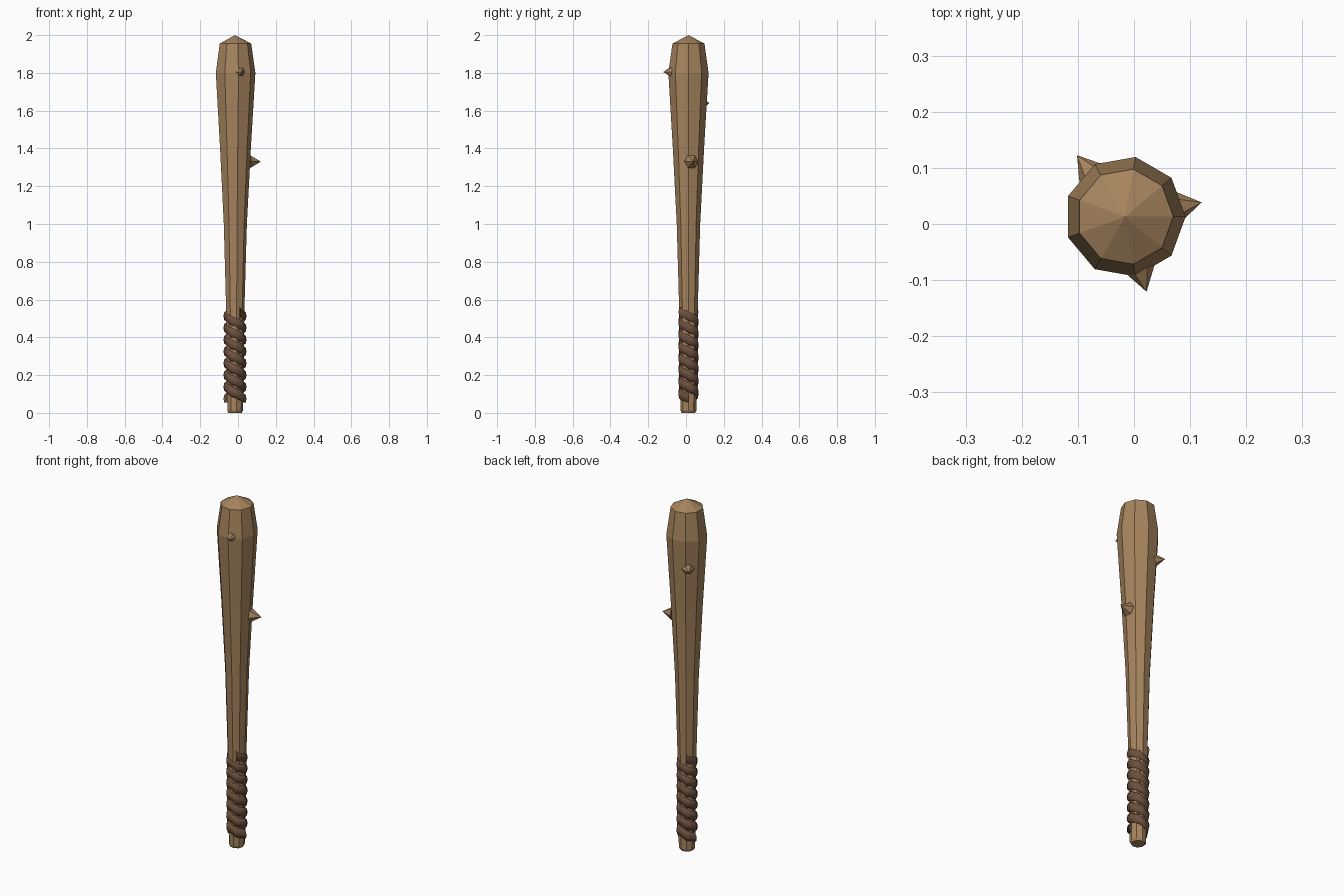
import bpy
import math
from mathutils import Vector

if "Cube" in bpy.data.objects:
    bpy.data.objects.remove(bpy.data.objects["Cube"])

CX, CY = -0.016, 0.013   # axis of the club


def material(name, rgb):
    m = bpy.data.materials.new(name)
    m.diffuse_color = (*rgb, 1)
    m.use_nodes = True
    m.node_tree.nodes["Principled BSDF"].inputs["Base Color"].default_value = m.diffuse_color
    return m


wood = material("wood", (0.38, 0.23, 0.11))
leather = material("leather", (0.15, 0.08, 0.048))


def make(name, verts, faces, mat):
    me = bpy.data.meshes.new(name)
    me.from_pydata(verts, [], faces)
    me.materials.append(mat)
    ob = bpy.data.objects.new(name, me)
    bpy.context.collection.objects.link(ob)
    return ob


def polar(r, a, z):
    return (CX + r * math.cos(a), CY + r * math.sin(a), z)


def skin(rings, n):
    """Quads joining consecutive rings of n points."""
    return [(i * n + j, i * n + (j + 1) % n, (i + 1) * n + (j + 1) % n, (i + 1) * n + j)
            for i in range(rings - 1) for j in range(n)]


# Nine-sided tapering shaft with a pointed cap
N = 9
profile = [(0.036, 0.0), (0.043, 0.012), (0.05, 0.55), (0.063, 1.0), (0.084, 1.4),
           (0.096, 1.6), (0.108, 1.8), (0.086, 1.955)]
verts = [polar(r, j * math.tau / N, z) for r, z in profile for j in range(N)]
faces = skin(len(profile), N)
faces.append(tuple(reversed(range(N))))
last = (len(profile) - 1) * N
verts.append((CX, CY, 2.0))
faces += [(last + j, last + (j + 1) % N, len(verts) - 1) for j in range(N)]
make("club_shaft", verts, faces, wood)

# Six-sided spikes pointing outwards: angle, height
for i, (deg, z) in enumerate([(10.6, 1.33), (-74, 1.805), (128, 1.64)]):
    a = math.radians(deg)
    out = Vector((math.cos(a), math.sin(a), 0))
    side = Vector((-math.sin(a), math.cos(a), 0))
    origin = Vector((CX, CY, z))
    verts = []
    for j in range(6):
        t = j * math.tau / 6
        verts.append(origin + out * 0.08 + side * 0.038 * math.cos(t)
                     + Vector((0, 0, 0.038 * math.sin(t))))
    verts.append(origin + out * 0.139)
    faces = [(j, (j + 1) % 6, 6) for j in range(6)] + [tuple(reversed(range(6)))]
    make(f"spike_{i + 1}", verts, faces, wood)

# Grip: two interleaved coarse spiral bands, six segments per turn
S, STEPS, PITCH = 8, 22, 0.125
for k in range(2):
    verts = []
    for i in range(STEPS + 1):
        a = k * math.pi - i * math.tau / 6
        zc = 0.075 + i * PITCH / 6
        for j in range(S):
            t = j * math.tau / S
            z = max(0.055, zc + 0.028 * math.sin(t))
            verts.append(polar(0.047 + 0.014 * math.cos(t), a, z))
    faces = [tuple(reversed(f)) for f in skin(STEPS + 1, S)]
    faces += [tuple(range(S)), tuple(reversed(range(STEPS * S, STEPS * S + S)))]
    ob = make(f"grip_wrap_{k + 1}", verts, faces, leather)
    ob.data.polygons.foreach_set("use_smooth", [True] * (len(faces) - 2) + [False] * 2)
    ob.data.update()
